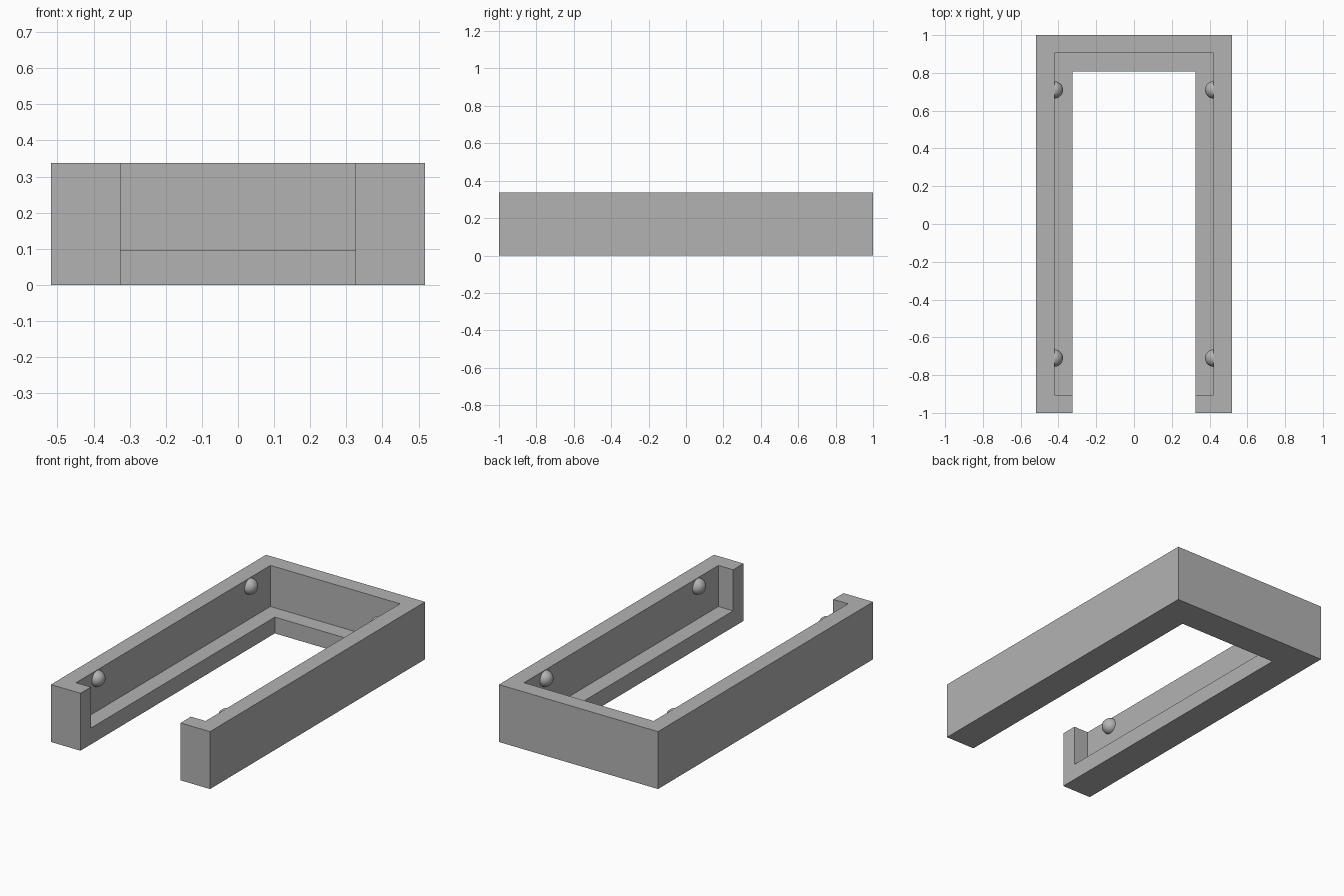
import bpy
import bmesh
from mathutils import Matrix

cube = bpy.data.objects.get("Cube")
if cube:
    bpy.data.objects.remove(cube, do_unlink=True)

OUT_X, WALL_X, GAP_X = 0.518, 0.422, 0.326
OUT_Y, WALL_Y, GAP_Y = 1.0, 0.904, 0.808
HEIGHT, LEDGE_Z = 0.338, 0.096
BUMP_R, BUMP_Y, BUMP_Z = 0.046, 0.71, 0.29

GREY = (0.45, 0.45, 0.45, 1)
grey = bpy.data.materials.new("plain_grey")
grey.use_nodes = True
grey.diffuse_color = GREY
grey.node_tree.nodes["Principled BSDF"].inputs["Base Color"].default_value = GREY


def add_object(name, bm):
    mesh = bpy.data.meshes.new(name)
    bmesh.ops.recalc_face_normals(bm, faces=bm.faces)
    bm.to_mesh(mesh)
    bm.free()
    mesh.materials.append(grey)
    obj = bpy.data.objects.new(name, mesh)
    bpy.context.collection.objects.link(obj)
    return obj


def prism(name, outline, z0, z1):
    bm = bmesh.new()
    face = bm.faces.new([bm.verts.new((x, y, z0)) for x, y in outline])
    top = bmesh.ops.extrude_face_region(bm, geom=[face])["geom"]
    verts = [v for v in top if isinstance(v, bmesh.types.BMVert)]
    bmesh.ops.translate(bm, verts=verts, vec=(0, 0, z1 - z0))
    return add_object(name, bm)


# U-shaped frame, open at the front
half = [(GAP_X, GAP_Y), (GAP_X, -OUT_Y), (OUT_X, -OUT_Y), (OUT_X, OUT_Y)]
frame = prism("frame", half + [(-x, y) for x, y in reversed(half)], 0, HEIGHT)

# Recess that leaves the walls, the ledge and the front stops
recess = prism("recess_cutter",
               [(-WALL_X, -WALL_Y), (WALL_X, -WALL_Y), (WALL_X, WALL_Y), (-WALL_X, WALL_Y)],
               LEDGE_Z, HEIGHT + 0.1)
recess.hide_render = True
cut = frame.modifiers.new("recess", 'BOOLEAN')
cut.operation = 'DIFFERENCE'
cut.solver = 'EXACT'
cut.object = recess
bpy.context.view_layer.objects.active = frame
frame.select_set(True)
bpy.ops.object.modifier_apply(modifier=cut.name)
bpy.data.objects.remove(recess, do_unlink=True)


# Rounded retaining bumps on the inside of the side walls
def bump(name, side, y):
    bm = bmesh.new()
    bmesh.ops.create_uvsphere(bm, u_segments=32, v_segments=16, radius=BUMP_R)
    bmesh.ops.bisect_plane(bm, geom=bm.verts[:] + bm.edges[:] + bm.faces[:], dist=1e-5,
                           plane_co=(0, 0, 0), plane_no=(side, 0, 0), clear_outer=True)
    bmesh.ops.transform(bm, verts=bm.verts, matrix=Matrix.Translation((side * WALL_X, y, BUMP_Z)))
    for face in bm.faces:
        face.smooth = True
    add_object(name, bm)


for side, side_name in ((1, "left"), (-1, "right")):
    for y, end in ((-BUMP_Y, "front"), (BUMP_Y, "back")):
        bump(f"{end}_{side_name}_bump", side, y)
